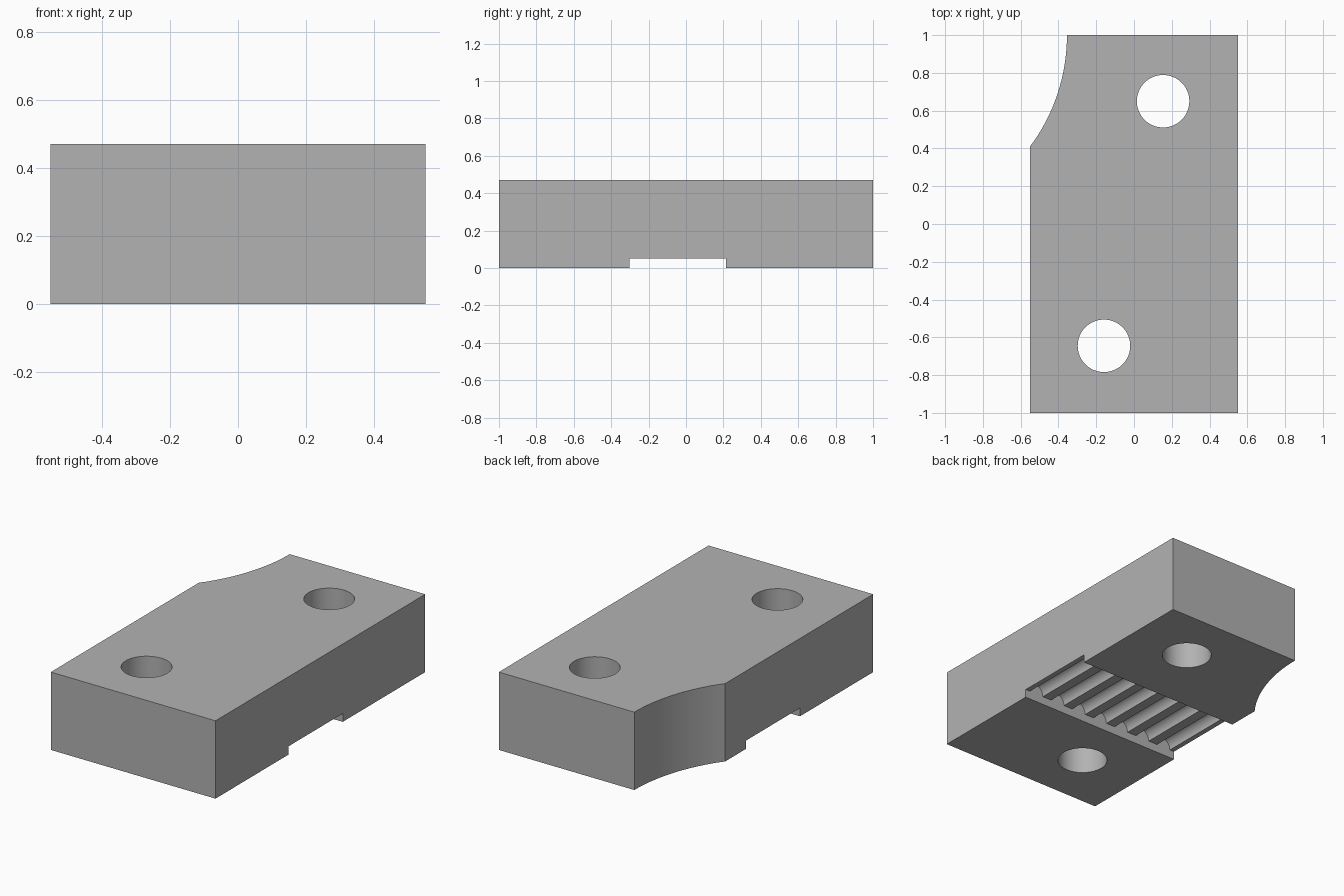
import bpy
import bmesh
from math import sin, cos, pi, radians, asin
from mathutils import Vector

if "Cube" in bpy.data.objects:
    bpy.data.objects.remove(bpy.data.objects["Cube"], do_unlink=True)

HALF_W, HALF_L, HEIGHT = 0.55, 1.0, 0.47
CHANNEL_FRONT, CHANNEL_BACK, CHANNEL_TOP = -0.302, 0.214, 0.05
GROOVES, GROOVE_R, GROOVE_RISE = 7, 0.048, 0.056
PITCH = 2 * HALF_W / GROOVES

grey = bpy.data.materials.new("plain grey")
grey.use_nodes = True
colour = (0.448, 0.448, 0.448, 1)
grey.diffuse_color = colour
grey.node_tree.nodes["Principled BSDF"].inputs["Base Color"].default_value = colour


def prism(name, points, sweep):
    """Extrude a closed outline of 3D points along a vector."""
    bm = bmesh.new()
    face = bm.faces.new([bm.verts.new(p) for p in points])
    ext = bmesh.ops.extrude_face_region(bm, geom=[face])
    moved = [v for v in ext["geom"] if isinstance(v, bmesh.types.BMVert)]
    bmesh.ops.translate(bm, verts=moved, vec=Vector(sweep))
    bmesh.ops.recalc_face_normals(bm, faces=bm.faces)
    mesh = bpy.data.meshes.new(name)
    bm.to_mesh(mesh)
    bm.free()
    obj = bpy.data.objects.new(name, mesh)
    bpy.context.collection.objects.link(obj)
    mesh.materials.append(grey)
    return obj


# Block outline with the concave relief at the back corner
relief_r, relief_x = 0.99, -0.355
relief_c = relief_x - relief_r
sweep_angle = asin(0.588 / relief_r)
outline = [(-HALF_W, -HALF_L, 0), (HALF_W, -HALF_L, 0), (HALF_W, HALF_L, 0)]
for i in range(17):
    a = sweep_angle * i / 16
    x = max(relief_c + relief_r * cos(a), -HALF_W)
    outline.append((x, HALF_L - relief_r * sin(a), 0))
outline[-1] = (-HALF_W, outline[-1][1], 0)
block = prism("clamp_block", outline, (0, 0, HEIGHT))

# Cross channel whose ceiling carries a row of rounded belt grooves
section = [(-0.6, -0.1), (-0.6, CHANNEL_TOP)]
for g in range(GROOVES):
    centre = (g - (GROOVES - 1) / 2) * PITCH
    for i in range(15):
        a = pi * (1 - i / 14)
        section.append((centre + GROOVE_R * cos(a), CHANNEL_TOP + GROOVE_RISE * sin(a)))
section += [(0.6, CHANNEL_TOP), (0.6, -0.1)]
cutters = [prism("channel_cutter", [(x, CHANNEL_FRONT, z) for x, z in section],
                 (0, CHANNEL_BACK - CHANNEL_FRONT, 0))]

# Two through bolt holes
for x, y in ((0.154, 0.65), (-0.159, -0.645)):
    ring = [(x + 0.139 * cos(2 * pi * i / 64), y + 0.139 * sin(2 * pi * i / 64), -0.1)
            for i in range(64)]
    cutters.append(prism("hole_cutter", ring, (0, 0, HEIGHT + 0.2)))

# Cut the block, then discard the cutters
bpy.ops.object.select_all(action="DESELECT")
bpy.context.view_layer.objects.active = block
block.select_set(True)
for cutter in cutters:
    cutter.hide_render = True
    mod = block.modifiers.new("cut", "BOOLEAN")
    mod.operation, mod.solver, mod.object = "DIFFERENCE", "EXACT", cutter
    bpy.ops.object.modifier_apply(modifier=mod.name)
for cutter in cutters:
    bpy.data.objects.remove(cutter, do_unlink=True)

bpy.ops.object.shade_smooth_by_angle(angle=radians(30))
